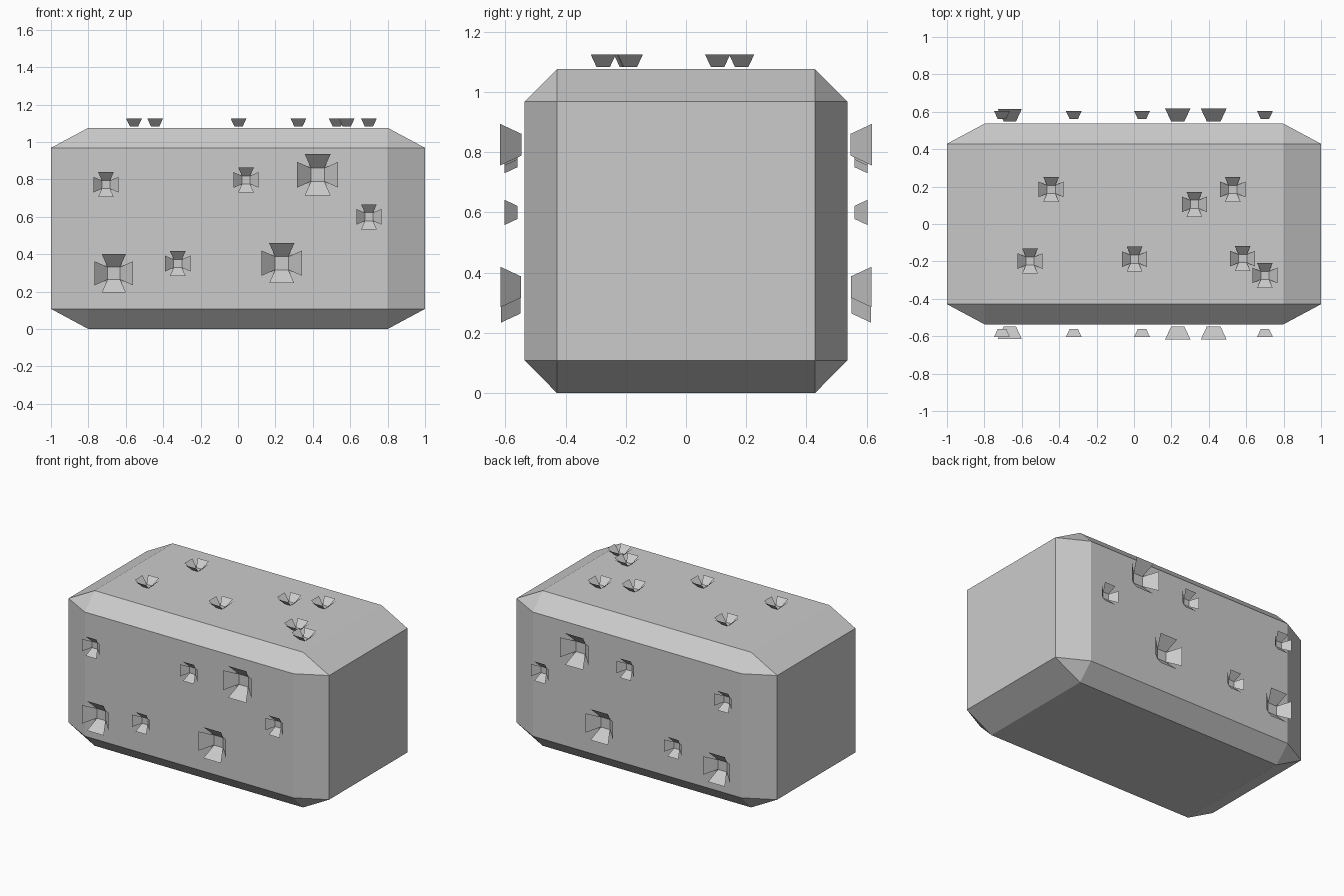
import bpy, bmesh
from math import radians
from mathutils import Matrix, Vector

if "Cube" in bpy.data.objects:
    bpy.data.objects.remove(bpy.data.objects["Cube"])


def finish(name, bm):
    mesh = bpy.data.meshes.new(name)
    bm.to_mesh(mesh)
    bm.free()
    obj = bpy.data.objects.new(name, mesh)
    bpy.context.collection.objects.link(obj)
    return obj


def add_cup(bm, place, scale):
    """Small square floor with four separate petals flaring outward."""
    inner, wide, reach, rise = [v * scale for v in (0.022, 0.042, 0.067, 0.0215)]
    floor = [bm.verts.new(place @ Vector((x * inner, y * inner, -rise)))
             for x, y in ((1, -1), (1, 1), (-1, 1), (-1, -1))]
    bm.faces.new(floor)
    for i in range(4):
        turn = place @ Matrix.Rotation(radians(90 * i), 4, 'Z')
        tip = [bm.verts.new(turn @ Vector((reach, s * wide, rise))) for s in (-1, 1)]
        bm.faces.new((floor[i], tip[0], tip[1], floor[(i + 1) % 4]))


# Body: bevelled cube stretched to size, so the bevel stretches too
W, D, H = 2.0, 1.072, 1.076
bm = bmesh.new()
bmesh.ops.create_cube(bm, size=1)
bmesh.ops.bevel(bm, geom=bm.edges[:], offset=0.1, segments=1,
                affect='EDGES', profile=0.5)
bmesh.ops.scale(bm, vec=(W, D, H), verts=bm.verts)
bmesh.ops.translate(bm, vec=(0, 0, H / 2), verts=bm.verts)
finish("body", bm)

# Side cups: x, z, scale on the front, mirrored to the back
side = [(-0.706, 0.772, 1), (0.043, 0.797, 1), (0.426, 0.825, 1.64),
        (0.70, 0.60, 1), (-0.664, 0.298, 1.53), (-0.322, 0.35, 1),
        (0.234, 0.352, 1.6)]
bm = bmesh.new()
for x, z, s in side:
    add_cup(bm, Matrix.Translation((x, -0.582, z)) @ Matrix.Rotation(radians(90), 4, 'X'), s)
cups = finish("side_cups", bm)
mirror = cups.modifiers.new("mirror_to_back", 'MIRROR')
mirror.use_axis = (False, True, False)
mirror.use_mirror_merge = False

# Top cups: x, y
top = [(-0.443, 0.185), (0.323, 0.105), (0.528, 0.185), (-0.556, -0.198),
       (0.003, -0.188), (0.581, -0.185), (0.70, -0.275)]
bm = bmesh.new()
for x, y in top:
    add_cup(bm, Matrix.Translation((x, y, 1.104)), 1)
finish("top_cups", bm)
